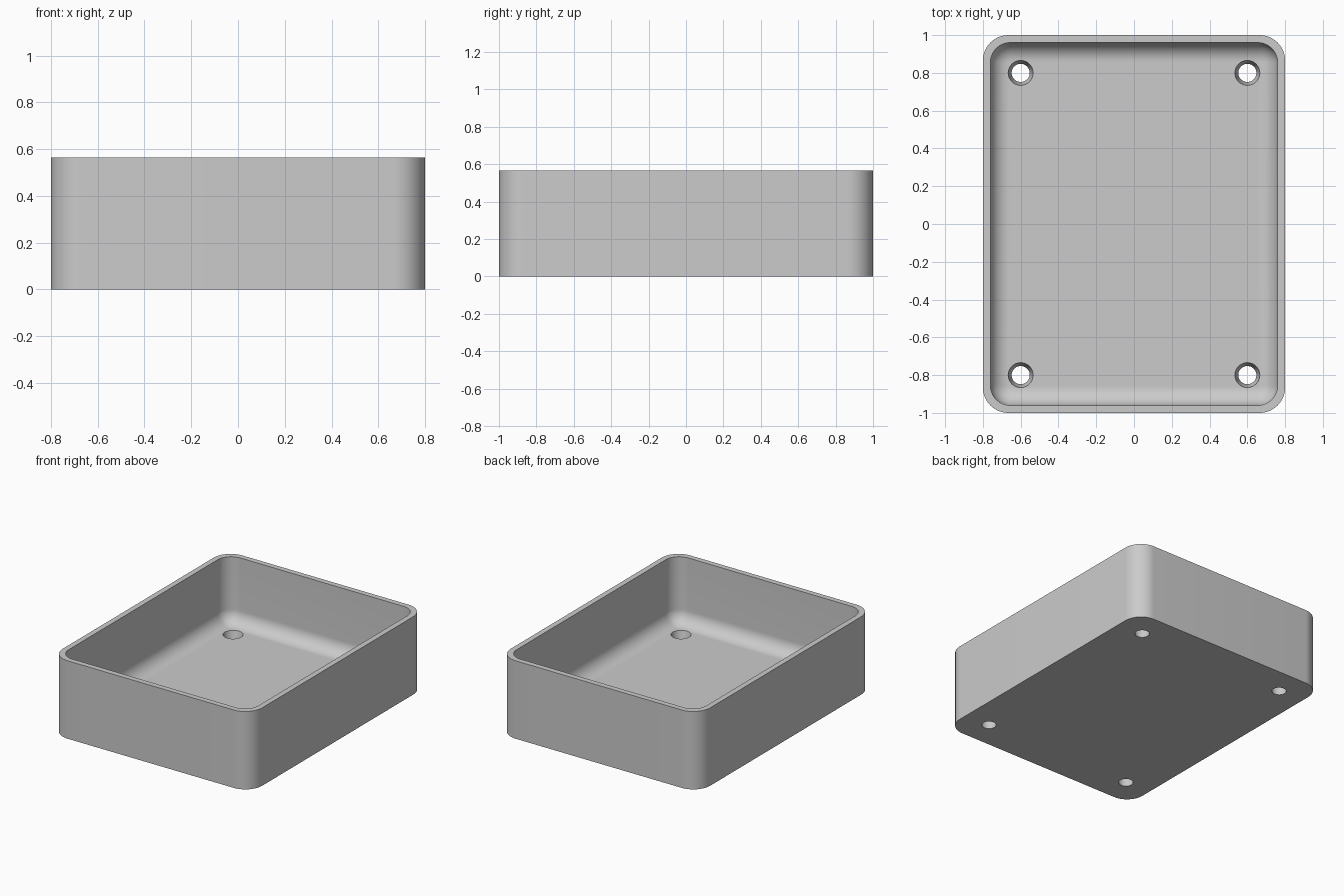
import bpy, bmesh
from math import sin, cos, pi

if "Cube" in bpy.data.objects:
    bpy.data.objects.remove(bpy.data.objects["Cube"], do_unlink=True)

HALF_X, HALF_Y, HEIGHT = 0.8, 1.0, 0.565
WALL, FLOOR = 0.04, 0.085
OUTER_R, INNER_R, FILLET = 0.135, 0.105, 0.1
CORNER_STEPS, FILLET_STEPS = 16, 14

grey = bpy.data.materials.new("plain grey")
grey.use_nodes = True
colour = (0.6, 0.6, 0.6, 1)
grey.diffuse_color = colour
grey.node_tree.nodes["Principled BSDF"].inputs["Base Color"].default_value = colour


def rounded_loop(bm, inset, radius, z):
    """Ring of vertices round a rectangle with rounded corners."""
    hx, hy = HALF_X - inset - radius, HALF_Y - inset - radius
    ring = []
    for k, (sx, sy) in enumerate(((1, 1), (-1, 1), (-1, -1), (1, -1))):
        for i in range(CORNER_STEPS + 1):
            a = (k + i / CORNER_STEPS) * pi / 2
            ring.append(bm.verts.new((sx * hx + radius * cos(a),
                                      sy * hy + radius * sin(a), z)))
    return ring


def finish(bm, name):
    bmesh.ops.recalc_face_normals(bm, faces=bm.faces)
    mesh = bpy.data.meshes.new(name)
    bm.to_mesh(mesh)
    bm.free()
    mesh.materials.append(grey)
    obj = bpy.data.objects.new(name, mesh)
    bpy.context.collection.objects.link(obj)
    return obj


# Open tray: outer wall, rim, inner wall, then the fillet down to the floor
bm = bmesh.new()
rings = [rounded_loop(bm, 0, OUTER_R, 0),
         rounded_loop(bm, 0, OUTER_R, HEIGHT),
         rounded_loop(bm, WALL, INNER_R, HEIGHT)]
for i in range(FILLET_STEPS + 1):
    a = i / FILLET_STEPS * pi / 2
    shrink = FILLET * (1 - cos(a))
    rings.append(rounded_loop(bm, WALL + shrink, INNER_R - shrink,
                              FLOOR + FILLET * (1 - sin(a))))
for low, high in zip(rings, rings[1:]):
    for i in range(len(low)):
        j = (i + 1) % len(low)
        bm.faces.new((low[i], low[j], high[j], high[i]))
bm.faces.new(rings[0])
bm.faces.new(rings[-1])
tray = finish(bm, "tray")

# Tapered screw holes through the four corners of the floor
LOW_R, TOP_R, EXTRA = 0.048, 0.066, 0.02
slope = (TOP_R - LOW_R) / FLOOR
bm = bmesh.new()
for x in (-0.6, 0.6):
    for y in (-0.8, 0.8):
        made = bmesh.ops.create_cone(
            bm, cap_ends=True, segments=40, radius1=LOW_R - slope * EXTRA,
            radius2=TOP_R + slope * EXTRA, depth=FLOOR + 2 * EXTRA)
        bmesh.ops.translate(bm, verts=made["verts"], vec=(x, y, FLOOR / 2))
cutter = finish(bm, "hole_cutter")

cut = tray.modifiers.new("screw holes", "BOOLEAN")
cut.operation = "DIFFERENCE"
cut.solver = "EXACT"
cut.object = cutter
bpy.context.view_layer.objects.active = tray
tray.select_set(True)
bpy.ops.object.modifier_apply(modifier=cut.name)
bpy.data.objects.remove(cutter, do_unlink=True)

bpy.ops.object.shade_smooth_by_angle(angle=pi / 6)
